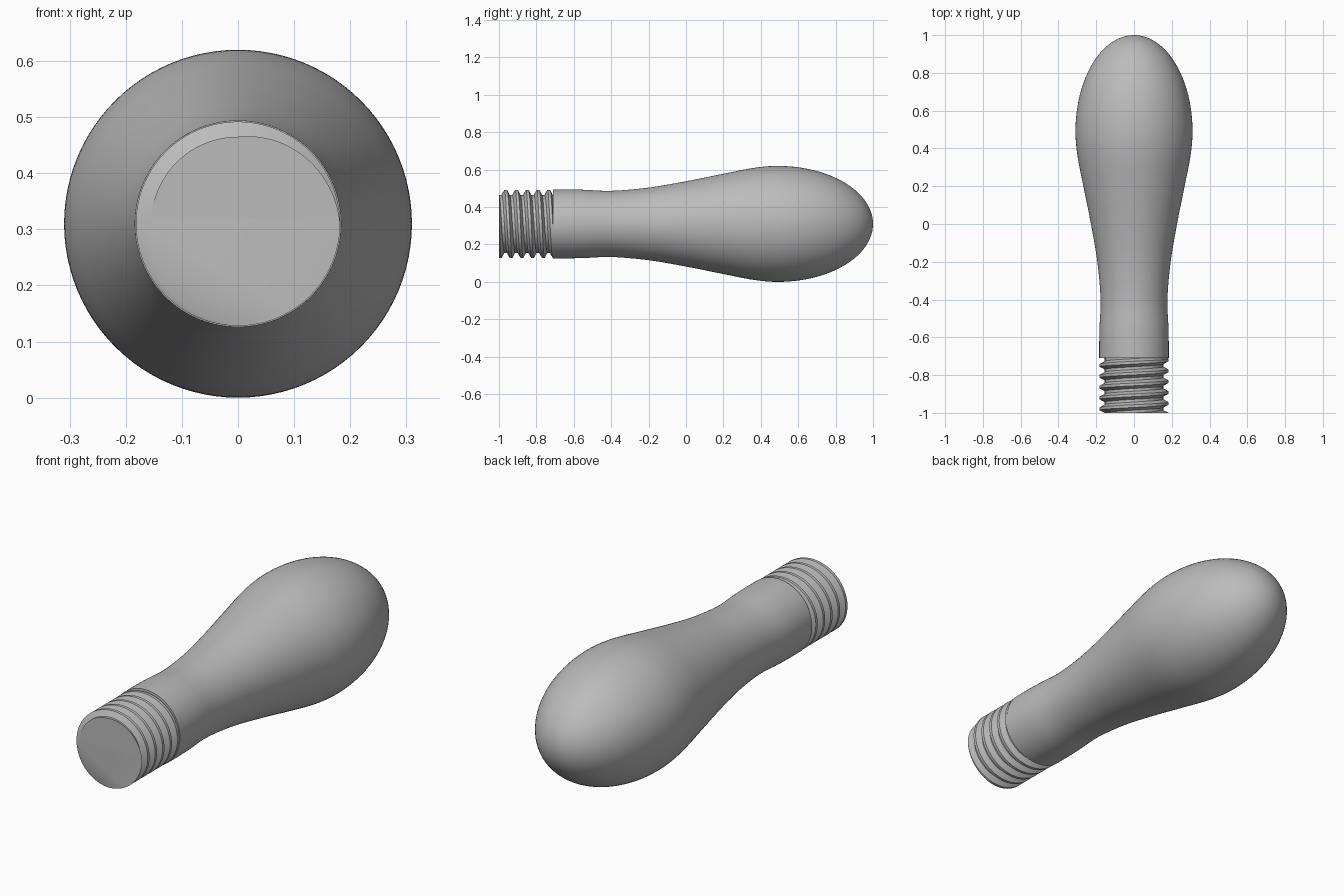
import bpy
import bmesh
import math
from mathutils import Matrix, Vector

cube = bpy.data.objects.get("Cube")
if cube:
    bpy.data.objects.remove(cube, do_unlink=True)

AXIS_Z = 0.31       # height of the handle axis
SEGMENTS = 96
SHOULDER_Y = -0.71  # where the grip meets the thread

grey = bpy.data.materials.new("plain_grey")
grey.use_nodes = True
colour = (0.5, 0.5, 0.5, 1)
grey.diffuse_color = colour
grey.node_tree.nodes["Principled BSDF"].inputs["Base Color"].default_value = colour


def finish(bm, name, angle):
    bmesh.ops.recalc_face_normals(bm, faces=bm.faces)
    mesh = bpy.data.meshes.new(name)
    bm.to_mesh(mesh)
    bm.free()
    mesh.materials.append(grey)
    obj = bpy.data.objects.new(name, mesh)
    obj.location.z = AXIS_Z
    bpy.context.collection.objects.link(obj)
    bpy.ops.object.select_all(action='DESELECT')
    obj.select_set(True)
    bpy.context.view_layer.objects.active = obj
    bpy.ops.object.shade_smooth_by_angle(angle=math.radians(angle))
    return obj


def spline(points, steps):
    """Smooth curve through (y, radius) points."""
    pts = [Vector(p) for p in points]
    result = []
    for i in range(1, len(pts) - 2):
        a, b, c, d = pts[i - 1:i + 3]
        for s in range(steps):
            t = s / steps
            result.append(b + (c - a) * t / 2 + (a * 2 - b * 5 + c * 4 - d) * t * t / 2
                          + (b * 3 - a - c * 3 + d) * t ** 3 / 2)
    return result


# Grip: waisted neck swelling into an elliptical end
neck = [(-0.85, 0.18), (SHOULDER_Y, 0.184), (-0.56, 0.183), (-0.4, 0.177),
        (-0.2, 0.194), (0, 0.228), (0.2, 0.268), (0.36, 0.299), (0.49, 0.31), (0.62, 0.299)]
profile = [(SHOULDER_Y, 0)] + [tuple(p) for p in spline(neck, 6)]
for i in range(25):
    a = math.pi / 2 * i / 24
    profile.append((0.49 + 0.51 * math.sin(a), 0.31 * math.cos(a)))

bm = bmesh.new()
verts = [bm.verts.new((r, y, 0)) for y, r in profile]
edges = [bm.edges.new(pair) for pair in zip(verts, verts[1:])]
bmesh.ops.spin(bm, geom=verts + edges, cent=(0, 0, 0), axis=(0, 1, 0),
               angle=math.tau, steps=SEGMENTS)
bmesh.ops.remove_doubles(bm, verts=bm.verts, dist=0.0001)
finish(bm, "grip", 40)

# Threaded stud: helical ridge with flat crests and roots
PITCH = 0.0575
ROOT, CREST = 0.155, 0.182
tooth = [(-0.125, CREST), (0.125, CREST), (0.375, ROOT), (0.625, ROOT)]
bm = bmesh.new()
columns = []
for i in range(SEGMENTS * 8 + 1):
    turn = i / SEGMENTS - 2
    a = -math.pi / 4 - math.tau * turn  # right-handed advance
    columns.append([bm.verts.new((r * math.cos(a), -1 + PITCH * (turn + phase), r * math.sin(a)))
                    for phase, r in tooth + [(0.875, CREST)]])
for left, right in zip(columns, columns[1:]):
    for j in range(4):
        bm.faces.new((left[j], left[j + 1], right[j + 1], right[j]))
bmesh.ops.remove_doubles(bm, verts=bm.verts, dist=0.0001)

# Trim the ridge at both ends and close it with flat caps
for y, direction in ((-1, -1), (SHOULDER_Y + 0.005, 1)):
    cut = bmesh.ops.bisect_plane(bm, geom=bm.verts[:] + bm.edges[:] + bm.faces[:],
                                 plane_co=(0, y, 0), plane_no=(0, direction, 0),
                                 clear_outer=True)
    rim = [e for e in bm.edges if e.is_boundary and
           all(abs(v.co.y - y) < 0.0005 for v in e.verts)]
    bmesh.ops.holes_fill(bm, edges=rim, sides=0)
finish(bm, "threaded_stud", 30)
